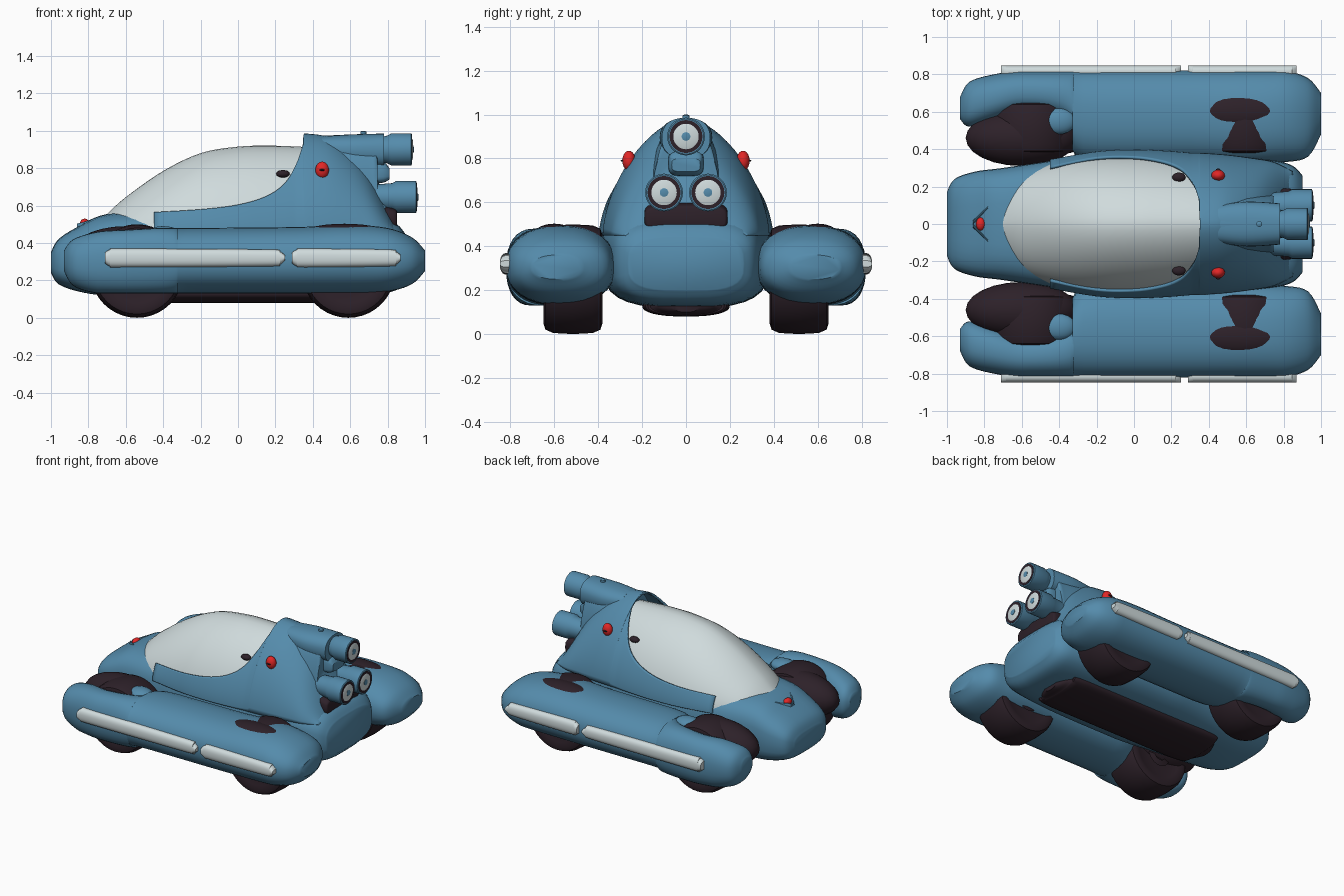
import bpy, bmesh, math
from mathutils import Vector

if "Cube" in bpy.data.objects:
    bpy.data.objects.remove(bpy.data.objects["Cube"])


def material(name, rgb):
    m = bpy.data.materials.new(name)
    m.use_nodes = True
    m.diffuse_color = (*rgb, 1)
    m.node_tree.nodes["Principled BSDF"].inputs["Base Color"].default_value = (*rgb, 1)
    return m


BLUE = material("body blue", (0.09, 0.26, 0.41))
WHITE = material("pale glass", (0.63, 0.71, 0.72))
DARK = material("dark rubber", (0.026, 0.015, 0.022))
RED = material("lamp red", (0.75, 0.02, 0.02))


def finish(name, bm, mat, angle=40):
    bmesh.ops.remove_doubles(bm, verts=bm.verts, dist=0.0005)
    bmesh.ops.recalc_face_normals(bm, faces=bm.faces)
    mesh = bpy.data.meshes.new(name)
    bm.to_mesh(mesh)
    bm.free()
    ob = bpy.data.objects.new(name, mesh)
    bpy.context.collection.objects.link(ob)
    mesh.materials.append(mat)
    bpy.ops.object.select_all(action='DESELECT')
    ob.select_set(True)
    bpy.context.view_layer.objects.active = ob
    bpy.ops.object.shade_smooth_by_angle(angle=math.radians(angle))
    return ob


def smooth_path(rows, k=5):
    """Catmull-Rom resampling of station rows, kept inside each pair's range."""
    out = []
    for i in range(len(rows) - 1):
        a, b = rows[max(i - 1, 0)], rows[i]
        c, d = rows[i + 1], rows[min(i + 2, len(rows) - 1)]
        for j in range(k):
            t = j / k
            out.append([min(max(0.5 * (2 * q + (r - p) * t + (2 * p - 5 * q + 4 * r - s) * t * t
                                       + (3 * q - p - 3 * r + s) * t ** 3), min(q, r)), max(q, r))
                        for p, q, r, s in zip(a, b, c, d)])
    return out + [list(rows[-1])]


def spow(v, e):
    return math.copysign(abs(v) ** e, v)


def skin(bm, rings, closed):
    vs = [[bm.verts.new(p) for p in r] for r in rings]
    n = len(vs[0])
    for a, b in zip(vs, vs[1:]):
        for i in range(n if closed else n - 1):
            bm.faces.new((a[i], a[(i + 1) % n], b[(i + 1) % n], b[i]))
    if closed:
        bm.faces.new(vs[0])
        bm.faces.new(vs[-1])


def loft(name, rows, mat, power=2.4, mid=None, n=32):
    """Loft along x; rows hold x, inner y, outer y, bottom z, top z."""
    rings = []
    for x, y0, y1, zb, zt in smooth_path(rows):
        zm = (zb + zt) / 2 if mid is None else mid
        ring = []
        for i in range(n):
            t = 2 * math.pi * i / n
            s = spow(math.sin(t), 2 / power)
            ring.append((x, (y0 + y1) / 2 + (y1 - y0) / 2 * spow(math.cos(t), 2 / power),
                         zm + s * ((zt - zm) if s > 0 else (zm - zb))))
        rings.append(ring)
    bm = bmesh.new()
    skin(bm, rings, True)
    return finish(name, bm, mat)


def lathe(name, profile, centre, axis, mat, n=28):
    """Revolve (radius, offset) points about an axis through centre."""
    rot = Vector((0, 0, 1)).rotation_difference(Vector(axis))
    rings = [[Vector(centre) + rot @ Vector((r * math.cos(2 * math.pi * i / n),
              r * math.sin(2 * math.pi * i / n), h)) for i in range(n)] for r, h in profile]
    bm = bmesh.new()
    skin(bm, rings, True)
    return finish(name, bm, mat)


def ellipsoid(name, centre, radii, mat):
    bm = bmesh.new()
    bmesh.ops.create_uvsphere(bm, u_segments=24, v_segments=14, radius=1)
    for v in bm.verts:
        v.co = Vector(centre) + Vector([a * b for a, b in zip(v.co, radii)])
    return finish(name, bm, mat)


def sym(rows):
    return [(x, -w, w, zb, zt) for x, w, zb, zt in rows]


# Fuselage hull
loft("hull", sym([(-1, .17, .24, .35), (-.96, .24, .18, .42), (-.85, .28, .14, .49),
                  (-.7, .3, .12, .555), (-.4, .345, .12, .575), (-.1, .385, .12, .59),
                  (.2, .385, .12, .6), (.5, .37, .12, .58), (.75, .34, .13, .54),
                  (.85, .31, .15, .5), (.9, .26, .2, .44)]), BLUE, 3.2)

# Bubble canopy
loft("canopy", sym([(-.7, .16, .3, .555), (-.6, .26, .3, .645), (-.4, .335, .3, .785),
                    (-.2, .37, .3, .88), (0, .378, .3, .915), (.2, .37, .3, .92),
                    (.42, .34, .3, .91)]), WHITE, 1.7, .45, 48)

# Cowl wrapping the canopy: an arched shell whose upper edge sweeps upward
BASE, POW, ARC = .45, 1.65, 16
rows = [(-.45, .345, .77, .565), (-.2, .387, .9, .58), (0, .397, .94, .605), (.15, .392, .95, .65),
        (.25, .385, .96, .72), (.31, .38, .97, .82), (.345, .38, .98, .92), (.365, .38, .985, 1),
        (.5, .37, .96, 1), (.65, .35, .85, 1), (.75, .33, .7, 1), (.85, .28, .48, 1)]
rings = []
for x, w, zt, edge in smooth_path(rows):
    t1 = math.asin(min(1, (edge - BASE) / (zt - BASE)) ** (POW / 2))
    rings.append([(x, w * max(0, math.cos(t1 * i / ARC)) ** (2 / POW),
                   BASE + (zt - BASE) * math.sin(t1 * i / ARC) ** (2 / POW)) for i in range(ARC + 1)])
bm = bmesh.new()
skin(bm, rings, False)
skin(bm, [[(x, -y, z) for x, y, z in r] for r in rings], False)
cowl = finish("cowl", bm, BLUE)
rim = cowl.modifiers.new("rim", 'SOLIDIFY')
rim.thickness = .015
rim.offset = -1

# Tail housing that carries the thrusters
loft("tail_housing", sym([(.4, .2, .3, .97), (.6, .185, .3, .98), (.74, .165, .3, .98),
                          (.745, .19, .3, .76), (.79, .22, .3, .64), (.84, .23, .3, .5)]),
     BLUE, 2.2, .45)
loft("tail_boom", sym([(.45, .1, .84, .97), (.6, .12, .81, .98), (.78, .11, .8, .985)]), BLUE, 2.4)
loft("tail_bracket", sym([(.6, .08, .72, .84), (.76, .08, .72, .84), (.81, .065, .74, .8)]), BLUE, 4)
loft("exhaust_recess", sym([(.7, .19, .46, .62), (.83, .19, .47, .59), (.85, .17, .48, .57)]), DARK, 4)
lathe("antenna", [(.016, 0), (.016, .03), (.008, .035)], (.67, 0, .965), (0, 0, 1), BLUE, 12)

# Three thrusters
for name, y, z, x0, x1 in [("top", 0, .9, .74, .93), ("left", .1, .645, .72, .955),
                           ("right", -.1, .645, .72, .955)]:
    d = x1 - x0
    lathe(name + "_thruster", [(.06, 0), (.07, .04), (.075, d - .13), (.086, d - .11), (.086, d - .004),
                               (.08, d), (.068, d - .002), (.066, d - .03)], (x0, y, z), (1, 0, 0), BLUE)
    lathe(name + "_thruster_seal", [(.075, 0), (.075, .004), (.066, .004)],
          (x1 - .003, y, z), (1, 0, 0), DARK)
    lathe(name + "_thruster_lens", [(.066, 0), (.066, .01), (.045, .018)], (x1 - .012, y, z), (1, 0, 0), WHITE)
    lathe(name + "_thruster_core", [(.02, 0), (.02, .012), (.012, .014)], (x1 - .004, y, z), (1, 0, 0), BLUE, 14)

# Underside pan
loft("belly_pan", sym([(-.62, .06, .1, .16), (-.57, .15, .09, .18), (-.45, .2, .08, .18),
                       (.55, .2, .08, .18), (.67, .15, .09, .18), (.72, .06, .1, .16)]), DARK)

# Nose lamp with its chevron surround
ellipsoid("nose_lamp", (-.82, 0, .505), (.025, .035, .025), RED)
for s in (1, -1):
    loft("nose_chevron", [(-.86, 0, s * .02, .46, .505), (-.82, s * .04, s * .06, .47, .515),
                          (-.78, s * .08, s * .1, .48, .53)], BLUE, n=10)

TYRE = [(.1, -.12), (.17, -.125), (.2, -.135), (.23, -.125), (.245, -.09), (.25, 0),
        (.245, .09), (.23, .125), (.2, .135), (.17, .125), (.1, .12)]

for side, s in (("left", 1), ("right", -1)):
    # Side pod, pinched at the front for the open wheel
    pod = [(-.93, .56, .68, .25, .36), (-.88, .52, .76, .17, .42), (-.75, .55, .8, .13, .46),
           (-.6, .59, .82, .13, .47), (-.42, .57, .82, .13, .48), (-.33, .5, .82, .13, .48),
           (-.27, .34, .82, .13, .48), (.3, .33, .82, .13, .485), (.6, .32, .82, .13, .495),
           (.8, .33, .82, .14, .48), (.93, .36, .78, .18, .43), (1, .48, .7, .25, .36)]
    loft(side + "_pod", [(x, s * a, s * b, c, d) for x, a, b, c, d in pod], BLUE, 2.3)

    # Pale bumper strips with end rivets
    for part, x0, x1 in (("front", -.71, .25), ("rear", .29, .87)):
        ends = [(x0, .03), (x0 + .025, .045), (x0 + .07, .05), (x1 - .07, .045), (x1 - .025, .035), (x1, .015)]
        loft(f"{side}_{part}_strip", [(x, s * .78, s * .848, .32 - h, .32 + h) for x, h in ends], WHITE, 2.4)

    # Wheels, arch covers
    for part, x in (("front", -.54), ("rear", .59)):
        lathe(f"{side}_{part}_wheel", TYRE, (x, s * .515, .25), (0, 1, 0), DARK, 40)
        lathe(f"{side}_{part}_hub", [(.09, -.13), (.05, -.14), (.05, .14), (.09, .13)],
              (x, s * .515, .25), (0, 1, 0), DARK)
    ellipsoid(side + "_front_arch", (-.6, s * .46, .34), (.3, .15, .15), DARK)
    ellipsoid(side + "_rear_vent", (.57, s * .6, .445), (.24, .1, .058), DARK)
    ellipsoid(side + "_arch_lip", (-.4, s * .55, .45), (.09, .07, .04), BLUE)

    # Cowl lamps and canopy latches
    ellipsoid(side + "_cowl_lamp", (.45, s * .26, .79), (.036, .03, .045), RED)
    ellipsoid(side + "_lamp_band", (.45, s * .262, .79), (.02, .036, .008), DARK)
    ellipsoid(side + "_latch", (.24, s * .25, .77), (.036, .025, .02), DARK)
